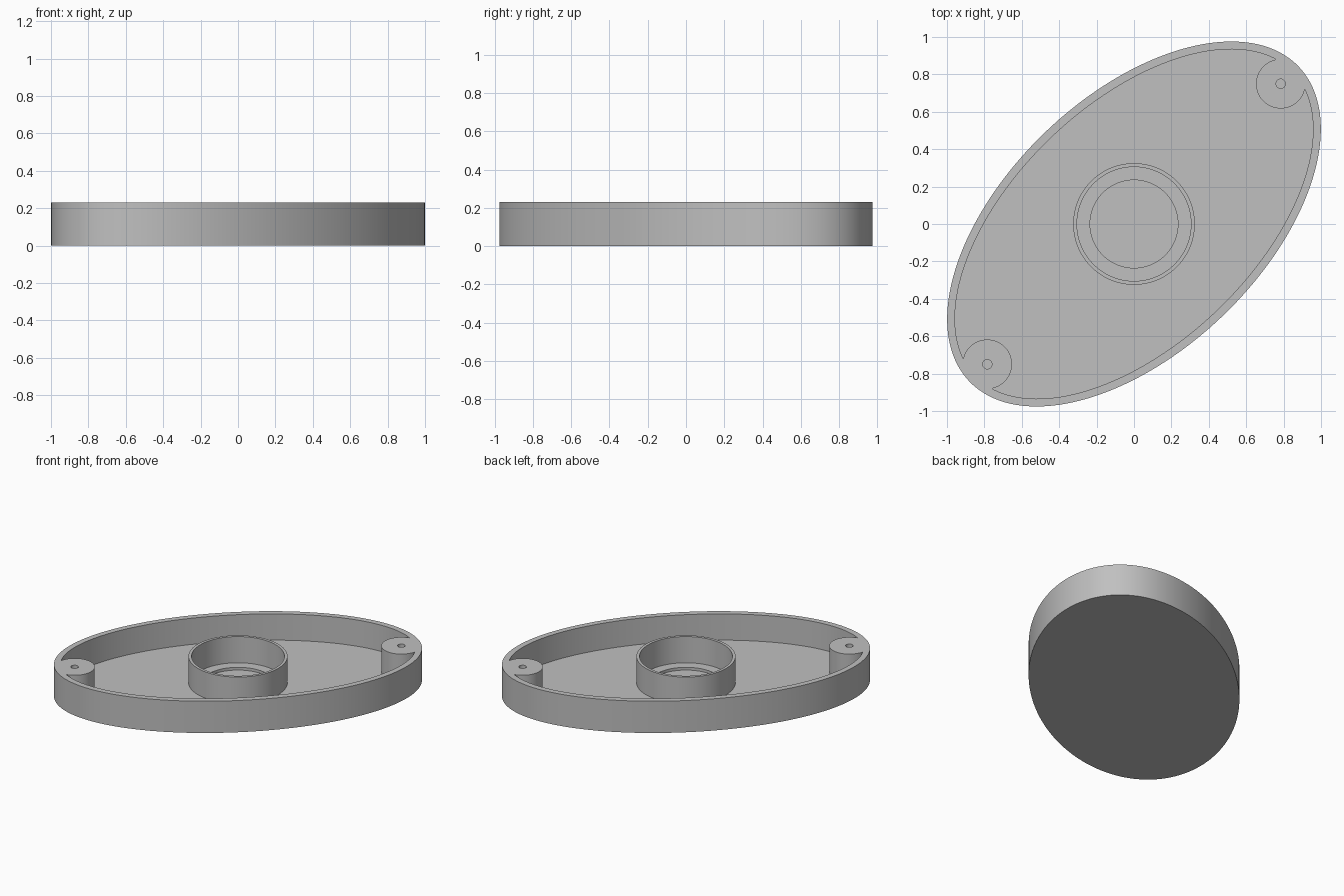
import bpy
import bmesh
import math
from mathutils import Matrix

if "Cube" in bpy.data.objects:
    bpy.data.objects.remove(bpy.data.objects["Cube"], do_unlink=True)

HEIGHT = 0.23
FLOOR = 0.04
LONG, SHORT = 1.218, 0.683      # half axes of the oval
WALL = 0.043
TILT = math.radians(43.7)       # direction of the long axis
POST_DIST = 1.085
OVER = 0.5                      # cutters rise clear of the rim

grey = bpy.data.materials.new("plain_grey")
grey.use_nodes = True
colour = (0.53, 0.53, 0.53, 1)
grey.diffuse_color = colour
grey.node_tree.nodes["Principled BSDF"].inputs["Base Color"].default_value = colour


def prism(name, rx, ry, z0, z1, dist=0, segments=96):
    """Upright oval prism, placed along the tilted long axis."""
    bm = bmesh.new()
    matrix = (Matrix.Rotation(TILT, 4, 'Z')
              @ Matrix.Translation((dist, 0, (z0 + z1) / 2))
              @ Matrix.Diagonal((rx, ry, z1 - z0, 1)))
    bmesh.ops.create_cone(bm, cap_ends=True, segments=segments,
                          radius1=1, radius2=1, depth=1, matrix=matrix)
    mesh = bpy.data.meshes.new(name)
    bm.to_mesh(mesh)
    bm.free()
    mesh.materials.append(grey)
    obj = bpy.data.objects.new(name, mesh)
    bpy.context.collection.objects.link(obj)
    return obj


def subtract(target, cutter):
    """Cut one solid from another and discard the cutter."""
    mod = target.modifiers.new("cut", 'BOOLEAN')
    mod.operation = 'DIFFERENCE'
    mod.solver = 'EXACT'
    mod.object = cutter
    bpy.context.view_layer.objects.active = target
    bpy.ops.object.modifier_apply(modifier=mod.name)
    bpy.data.objects.remove(cutter, do_unlink=True)


# Outer shell
tray = prism("oval_tray", LONG, SHORT, 0, HEIGHT, segments=160)

# Cavity, leaving the centre ring and the two end posts standing
cavity = prism("cavity", LONG - WALL, SHORT - WALL, FLOOR, OVER, segments=160)
subtract(cavity, prism("ring_blank", 0.325, 0.325, -OVER, 2 * OVER))
for side in (-1, 1):
    subtract(cavity, prism("post_blank", 0.132, 0.132, -OVER, 2 * OVER,
                           side * POST_DIST, 64))
subtract(tray, cavity)

# Stepped bore inside the centre ring
subtract(tray, prism("ring_bore", 0.305, 0.305, FLOOR, OVER))
subtract(tray, prism("ring_recess", 0.235, 0.235, FLOOR / 2, OVER))

# Screw holes in the posts
for side in (-1, 1):
    subtract(tray, prism("screw_hole", 0.025, 0.025, FLOOR, OVER,
                         side * POST_DIST, 32))

# Smooth walls with crisp rims
bpy.ops.object.select_all(action='DESELECT')
tray.select_set(True)
bpy.context.view_layer.objects.active = tray
bpy.ops.object.shade_smooth_by_angle(angle=math.radians(30))
